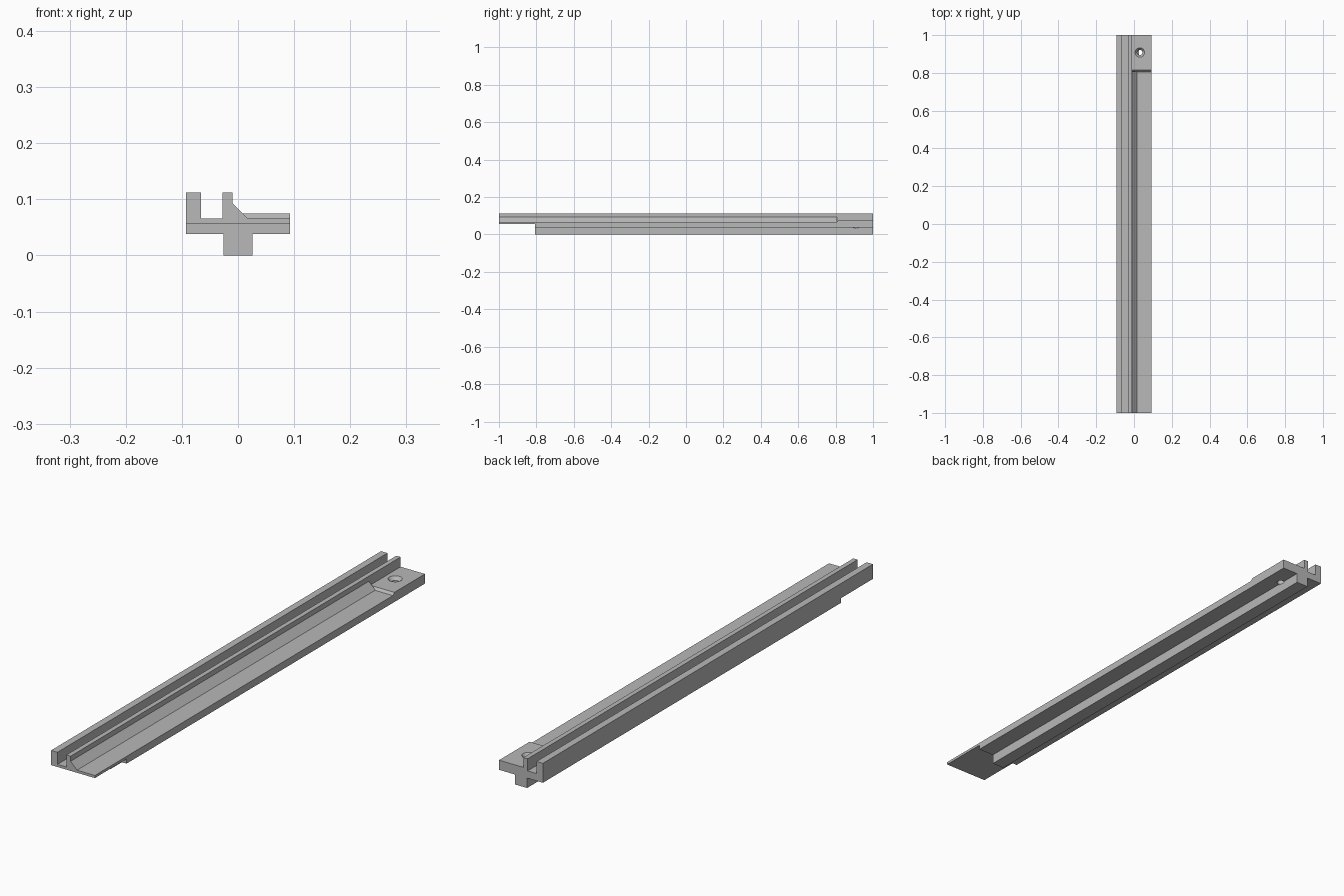
import bpy, bmesh
from mathutils import Vector

if "Cube" in bpy.data.objects:
    bpy.data.objects.remove(bpy.data.objects["Cube"], do_unlink=True)

grey = bpy.data.materials.new("plain grey")
grey.use_nodes = True
colour = (0.48, 0.48, 0.48, 1)
grey.diffuse_color = colour
grey.node_tree.nodes["Principled BSDF"].inputs["Base Color"].default_value = colour

W, BASE, FLOOR, PAD, TOP = 0.093, 0.038, 0.066, 0.075, 0.1125
STEP = 0.808


def finish(name, bm):
    bmesh.ops.recalc_face_normals(bm, faces=bm.faces)
    mesh = bpy.data.meshes.new(name)
    bm.to_mesh(mesh)
    bm.free()
    mesh.materials.append(grey)
    obj = bpy.data.objects.new(name, mesh)
    bpy.context.collection.objects.link(obj)
    return obj


def prism(name, profile, axis, start, end):
    """Extrude a closed profile along x or y; the profile holds the other two axes."""
    place = (lambda a, b: (start, a, b)) if axis == "x" else (lambda a, b: (a, start, b))
    bm = bmesh.new()
    face = bm.faces.new([bm.verts.new(place(a, b)) for a, b in profile])
    made = bmesh.ops.extrude_face_region(bm, geom=[face])["geom"]
    d = end - start
    shift = Vector((d, 0, 0)) if axis == "x" else Vector((0, d, 0))
    bmesh.ops.translate(bm, vec=shift, verts=[v for v in made if isinstance(v, bmesh.types.BMVert)])
    return finish(name, bm)


def box(a0, a1, b0, b1):
    return [(a0, b0), (a1, b0), (a1, b1), (a0, b1)]


def combine(target, tool, operation):
    tool.hide_render = True
    mod = target.modifiers.new("combine", "BOOLEAN")
    mod.operation, mod.object, mod.solver = operation, tool, "EXACT"
    bpy.context.view_layer.objects.active = target
    bpy.ops.object.modifier_apply(modifier=mod.name)
    bpy.data.objects.remove(tool, do_unlink=True)


# Rail: tall outer wall, groove, inner wall, wide floor and stem below
rail = prism("rail", [
    (-W, BASE), (-0.026, BASE), (-0.026, 0), (0.026, 0), (0.026, BASE), (W, BASE),
    (W, FLOOR), (-0.01, FLOOR), (-0.01, TOP), (-0.028, TOP),
    (-0.028, FLOOR), (-0.066, FLOOR), (-0.066, TOP), (-W, TOP)], "y", -1, 1)

# Sloped fillet along the inner wall, ending at the pad
fillet = prism("fillet", [
    (-0.02, 0.06), (0.017, 0.06), (0.017, FLOOR), (-0.01, 0.093), (-0.02, 0.093)],
    "y", -1, STEP)
combine(rail, fillet, "UNION")

# Raised end pad with a bevelled front edge
pad = prism("end_pad", [
    (STEP - 0.002, FLOOR - 0.005), (1, FLOOR - 0.005), (1, PAD),
    (STEP + 0.007, PAD), (STEP - 0.002, FLOOR)], "x", -0.02, W)
combine(rail, pad, "UNION")

# Thin lap joint at the front end
lap = prism("lap_cutter", box(-1.1, -STEP, -0.1, 0.056), "x", -0.2, 0.2)
combine(rail, lap, "DIFFERENCE")

# Countersunk screw hole, nicking the top of the stem
bm = bmesh.new()
rings = []
for radius, z in ((0.014, 0.034), (0.014, 0.062), (0.025, PAD), (0.025, 0.1)):
    ring = bmesh.ops.create_circle(bm, segments=24, radius=radius)["verts"]
    bmesh.ops.translate(bm, vec=(0.031, 0.908, z), verts=ring)
    rings.append(ring)
for low, high in zip(rings, rings[1:]):
    for i in range(24):
        j = (i + 1) % 24
        bm.faces.new((low[i], low[j], high[j], high[i]))
bm.faces.new(rings[0])
bm.faces.new(rings[-1])
combine(rail, finish("hole_cutter", bm), "DIFFERENCE")

# Keep the flat faces crisp and the hole smooth
bpy.ops.object.select_all(action="DESELECT")
rail.select_set(True)
bpy.context.view_layer.objects.active = rail
bpy.ops.object.shade_smooth_by_angle()
